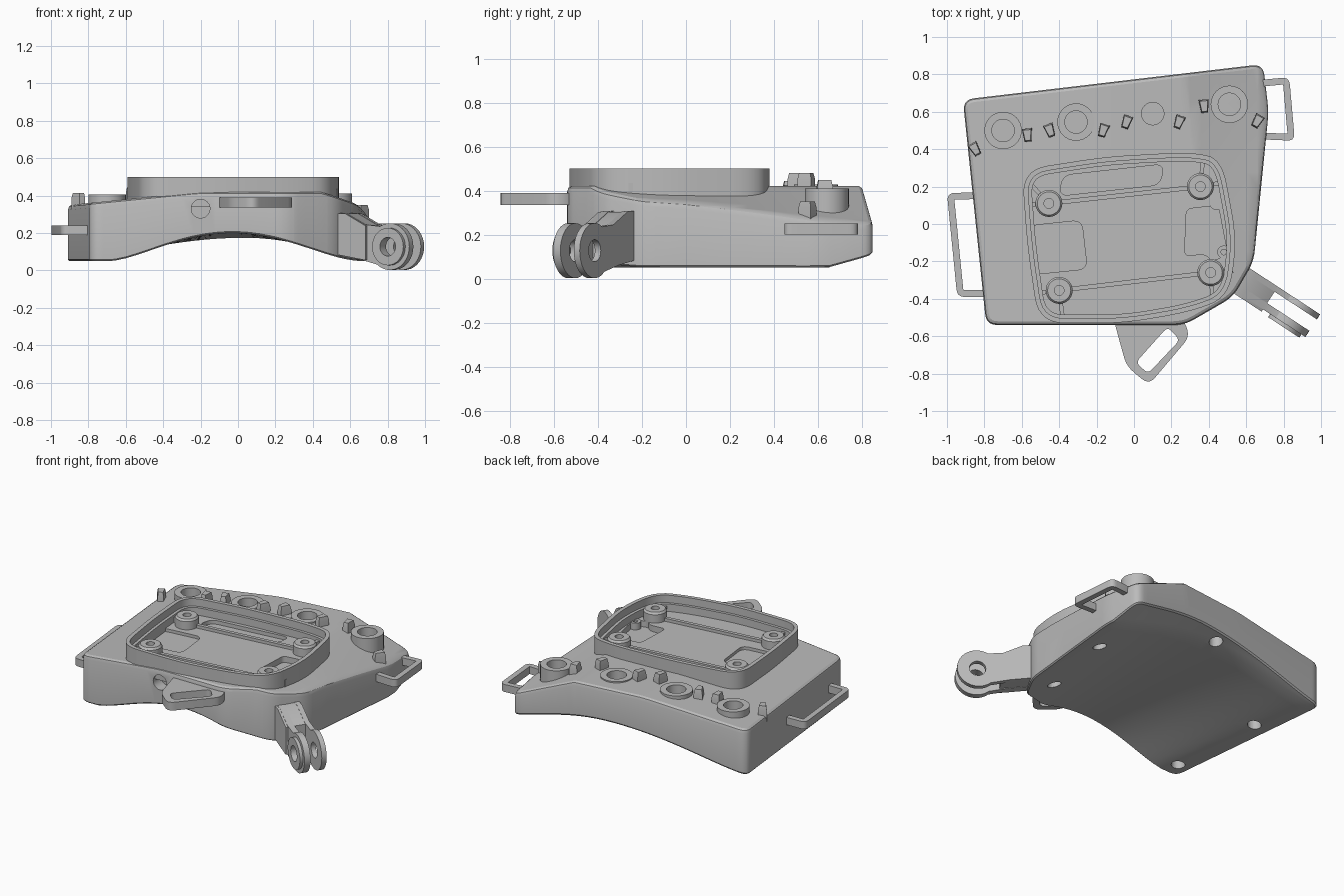
import bpy, bmesh, math
from mathutils import Vector, Matrix

if "Cube" in bpy.data.objects:
    bpy.data.objects.remove(bpy.data.objects["Cube"], do_unlink=True)

grey = bpy.data.materials.new("plain grey")
grey.use_nodes = True
grey.diffuse_color = (0.5, 0.5, 0.5, 1)
grey.node_tree.nodes["Principled BSDF"].inputs["Base Color"].default_value = (0.5, 0.5, 0.5, 1)


# ---------- helpers ----------
def rounded(points, radius, steps=5):
    """Counter-clockwise polygon with curved corners."""
    out = []
    pts = [Vector(p) for p in points]
    for i, p in enumerate(pts):
        a, b = pts[i - 1] - p, pts[(i + 1) % len(pts)] - p
        s = p + a.normalized() * min(radius, a.length * 0.48)
        e = p + b.normalized() * min(radius, b.length * 0.48)
        for k in range(steps + 1):
            t = k / steps
            out.append(s * (1 - t) ** 2 + p * 2 * t * (1 - t) + e * t * t)
    return out


def offset(outline, d):
    """Move a counter-clockwise outline inwards."""
    out = []
    for i, p in enumerate(outline):
        a = (p - outline[i - 1]).normalized()
        b = (outline[(i + 1) % len(outline)] - p).normalized()
        n = Vector((-a.y, a.x)) + Vector((-b.y, b.x))
        out.append(p + n * (2 * d / max(n.length_squared, 0.5)))
    return out


def circle(x, y, r, n=32):
    return [Vector((x + r * math.cos(math.tau * i / n), y + r * math.sin(math.tau * i / n)))
            for i in range(n)]


def lofted(rings, closed=False):
    """Skin (outline, height) rings; closed joins the last ring to the first."""
    bm = bmesh.new()
    loops = [[bm.verts.new((p[0], p[1], z)) for p in o] for o, z in rings]
    pairs = list(zip(loops, loops[1:])) + ([(loops[-1], loops[0])] if closed else [])
    for a, b in pairs:
        for i in range(len(a)):
            bm.faces.new((a[i - 1], a[i], b[i], b[i - 1]))
    if not closed:
        bm.faces.new(loops[0][::-1])
        bm.faces.new(loops[-1])
    bmesh.ops.recalc_face_normals(bm, faces=bm.faces)
    return bm


def make(name, bm, matrix=None):
    if matrix:
        bm.transform(matrix)
        bmesh.ops.recalc_face_normals(bm, faces=bm.faces)
    mesh = bpy.data.meshes.new(name)
    bm.to_mesh(mesh)
    bm.free()
    mesh.materials.append(grey)
    ob = bpy.data.objects.new(name, mesh)
    bpy.context.collection.objects.link(ob)
    return ob


def prism(name, outline, z0, z1, matrix=None):
    return make(name, lofted([(outline, z0), (outline, z1)]), matrix)


def frame(name, outer, inner, z0, z1, matrix=None):
    return make(name, lofted([(outer, z0), (outer, z1), (inner, z1), (inner, z0)], True), matrix)


def cut(ob, cutters):
    for c in cutters:
        m = ob.modifiers.new("cut", 'BOOLEAN')
        m.operation, m.solver, m.object = 'DIFFERENCE', 'EXACT', c
    bpy.context.view_layer.update()
    dg = bpy.context.evaluated_depsgraph_get()
    mesh = bpy.data.meshes.new_from_object(ob.evaluated_get(dg))
    ob.modifiers.clear()
    ob.data = mesh
    for c in cutters:
        bpy.data.objects.remove(c, do_unlink=True)


# ---------- main body: arched underside, gently sloping top ----------
def top_z(x, y):
    slope = 0.28 + 0.15 * max(0, y)
    return 0.42 - slope * max(0, x - 0.38 + 0.14 * y) - 0.1 * max(0, -0.2 - x)


def bottom_z(x, y):
    k = (y + 0.54) / 1.39
    off = x + 0.03 - 0.08 * k
    d = min(1, abs(off) / (0.65 + (0.05 if off > 0 else 0.35) * k))
    return 0.05 + (0.15 - 0.03 * k) * (1 - d * d) ** 1.6 + 0.25 * max(0, y - 0.65)


outline = rounded([(-0.915, 0.665), (-0.79, -0.54), (0.27, -0.54), (0.53, -0.39),
                   (0.64, -0.2), (0.72, 0.6), (0.69, 0.855)], 0.06)
levels = [(0.008, 0), (0, 0.1), (0, 0.8), (0.006, 0.94), (0.02, 1)]
bm = lofted([(offset(outline, d), t) for d, t in levels])
cuts = [((i * 0.06, 0, 0), (1, 0, 0)) for i in range(-15, 12)]
cuts += [((0, i * 0.14, 0), (0, 1, 0)) for i in range(-3, 6)]
cuts += [((0.38, 0, 0), (1, 0.14, 0)), ((0, 0.65, 0), (0, 1, 0))]
for co, no in cuts:
    bmesh.ops.bisect_plane(bm, geom=bm.verts[:] + bm.edges[:] + bm.faces[:],
                           plane_co=co, plane_no=no)
for v in bm.verts:
    x, y, t = v.co
    if t < 0.5:
        v.co.z = bottom_z(x, y) + 0.08 * t
    else:
        v.co.z = top_z(x, y) - 0.13 * (1 - t)
bmesh.ops.triangulate(bm, faces=bm.faces[:])
body = make("body", bm)

# ---------- tray on top ----------
FLOOR = 0.4
rim = rounded([(-0.6, 0.29), (-0.57, -0.12), (-0.51, -0.53), (-0.05, -0.53), (0.3, -0.47),
               (0.51, -0.39), (0.55, -0.08), (0.47, 0.35), (0.3, 0.385), (-0.15, 0.36)], 0.14, 7)
frame("tray_wall", rim, offset(rim, 0.026), 0.34, 0.5)
frame("tray_ledge", offset(rim, 0.02), offset(rim, 0.045), 0.34, 0.45)
prism("tray_floor", offset(rim, 0.01), 0.34, FLOOR)
tray_floor = bpy.context.collection.objects["tray_floor"]
cutters = [prism("pocket", offset(rim, 0.012), 0.35, 0.7)]

# recesses in the tray floor
slot = rounded([(-0.4, 0.15), (0.14, 0.21), (0.16, 0.32), (-0.38, 0.26)], 0.05)
plate = rounded([(-0.545, -0.27), (-0.25, -0.24), (-0.28, 0.02), (-0.565, -0.01)], 0.05)
notch = rounded([(0.27, -0.17), (0.38, -0.16), (0.42, -0.2), (0.5, -0.16),
                 (0.45, 0.1), (0.28, 0.08)], 0.03)
cut(tray_floor, [prism("recess", shape, FLOOR - depth, 0.6)
                 for shape, depth in ((slot, 0.025), (plate, 0.02), (notch, 0.04))])

# screw posts and ribs inside the tray
posts = [(-0.455, 0.11), (0.355, 0.2), (-0.4, -0.355), (0.41, -0.26)]
for x, y in posts:
    o, h = circle(x, y, 0.072), circle(x, y, 0.026)
    make("tray_post", lofted([(o, 0.36), (o, 0.455), (circle(x, y, 0.062), 0.468),
                              (h, 0.468), (h, 0.44)]))
for x, y in ((0.44, 0.11), (0.48, -0.15)):
    frame("small_post", circle(x, y, 0.035, 20), circle(x, y, 0.015, 20), 0.35, FLOOR + 0.005)


def rib(name, a, b, width, z1):
    a, b = Vector(a), Vector(b)
    s = (b - a).normalized().orthogonal() * width / 2
    prism(name, [a - s, b - s, b + s, a + s], 0.36, z1)


rib("tray_rib", posts[0], posts[1], 0.024, 0.42)
rib("tray_rib", posts[2], posts[3], 0.024, 0.42)
wall_ends = [(-0.56, 0.22), (0.37, 0.36), (-0.38, -0.51), (0.42, -0.4)]
side_ends = [(-0.58, 0.1), (0.46, 0.22), (-0.52, -0.37), (0.53, -0.25)]
for post, end, side in zip(posts, wall_ends, side_ends):
    rib("post_rib", post, end, 0.022, 0.435)
    rib("post_rib", post, side, 0.022, 0.435)

# ---------- row of ring sockets along the back ----------
for x, y, z in ((-0.7, 0.5, 0.405), (-0.31, 0.545, 0.425), (0.1, 0.59, 0.428), (0.51, 0.64, 0.41)):
    frame("socket_ring", circle(x, y, 0.1), circle(x, y, 0.06), 0.27, z)
    cutters.append(prism("socket", circle(x, y, 0.08), 0.31, 0.6))

# holes under the body and the cable hole in front
for x, y in ((-0.76, 0.23), (-0.71, -0.43), (-0.07, 0.69), (0.54, 0.32), (0.43, -0.24)):
    cutters.append(prism("under_hole", circle(x, y, 0.042, 24), -0.1, bottom_z(x, y) + 0.08))
cutters.append(prism("cable_hole", circle(-0.2, 0.33, 0.05, 24), 0.46, 0.7,
                     Matrix.Rotation(math.pi / 2, 4, 'X')))
cut(body, cutters)

# ---------- small pegs between the sockets ----------
pegs = [(-0.85, 0.4, 30), (-0.57, 0.475, 5), (-0.45, 0.5, 20), (-0.165, 0.5, -18),
        (-0.04, 0.545, -20), (0.24, 0.545, -20), (0.375, 0.63, 5), (0.66, 0.55, -30)]
foot = [Vector(p) for p in ((-0.018, -0.035), (0.018, -0.035), (0.027, 0.035), (-0.027, 0.035))]
tip = [p * 0.8 for p in foot]
for x, y, angle in pegs:
    turn = Matrix.Translation((x, y, top_z(x, y))) @ Matrix.Rotation(math.radians(angle), 4, 'Z')
    make("peg", lofted([(foot, -0.04), (foot, 0.03), (tip, 0.06)]), turn)

# ---------- strap loops ----------
left = rounded([(-0.82, 0.17), (-1.0, 0.165), (-0.945, -0.39), (-0.74, -0.39)], 0.04)
right = rounded([(0.62, 0.455), (0.86, 0.445), (0.83, 0.785), (0.62, 0.765)], 0.04)
for name, shape, z in (("strap_loop_right", left, 0.19), ("strap_loop_left", right, 0.2)):
    frame(name, shape, offset(shape, 0.036), z, z + 0.05)

tab = prism("front_strap_tab", rounded([(-0.11, -0.5), (-0.09, -0.58), (-0.04, -0.76),
            (0.08, -0.86), (0.3, -0.6), (0.26, -0.5)], 0.05), 0.335, 0.39)
cut(tab, [prism("tab_slot", rounded([(0.01, -0.74), (0.075, -0.8), (0.245, -0.62),
                                     (0.18, -0.55)], 0.03), 0.2, 0.5)])

# ---------- hinge arm with forked end ----------
u = Vector((0.84, -0.55, 0)).normalized()
place = Matrix((u, (0, 0, 1), u.cross((0, 0, 1)))).transposed().to_4x4()
place.translation = (0.6, -0.32, 0)
CU, CZ, R = 0.295, 0.127, 0.125
arc = [Vector((CU + R * math.cos(a), CZ + R * math.sin(a)))
       for a in (math.radians(-130 + i * 10) for i in range(26))]
profile = [(-0.08, 0.09), (0.1, 0.06)] + arc + [(0.14, 0.245), (0.02, 0.305), (-0.08, 0.31)]
prism("arm_block", [(-0.08, 0.092), (0.1, 0.062), (0.15, 0.055), (0.15, 0.238),
                    (0.02, 0.303), (-0.08, 0.308)], -0.079, 0.079, place)
for name, a, b in (("fork_prong_inner", -0.08, -0.048), ("fork_prong_outer", 0.025, 0.065)):
    prong = prism(name, profile, a, b, place)
    cut(prong, [prism("pin_hole", circle(CU, CZ, 0.05), -0.2, 0.2, place)])
frame("nut_collar", circle(CU, CZ, 0.1), circle(CU, CZ, 0.05), 0.06, 0.085, place)

# ---------- shading ----------
bpy.ops.object.select_all(action='DESELECT')
for ob in bpy.context.collection.objects:
    if ob.type == 'MESH' and grey.name in ob.data.materials:
        ob.select_set(True)
        bpy.context.view_layer.objects.active = ob
bpy.ops.object.shade_smooth_by_angle(angle=math.radians(25))
